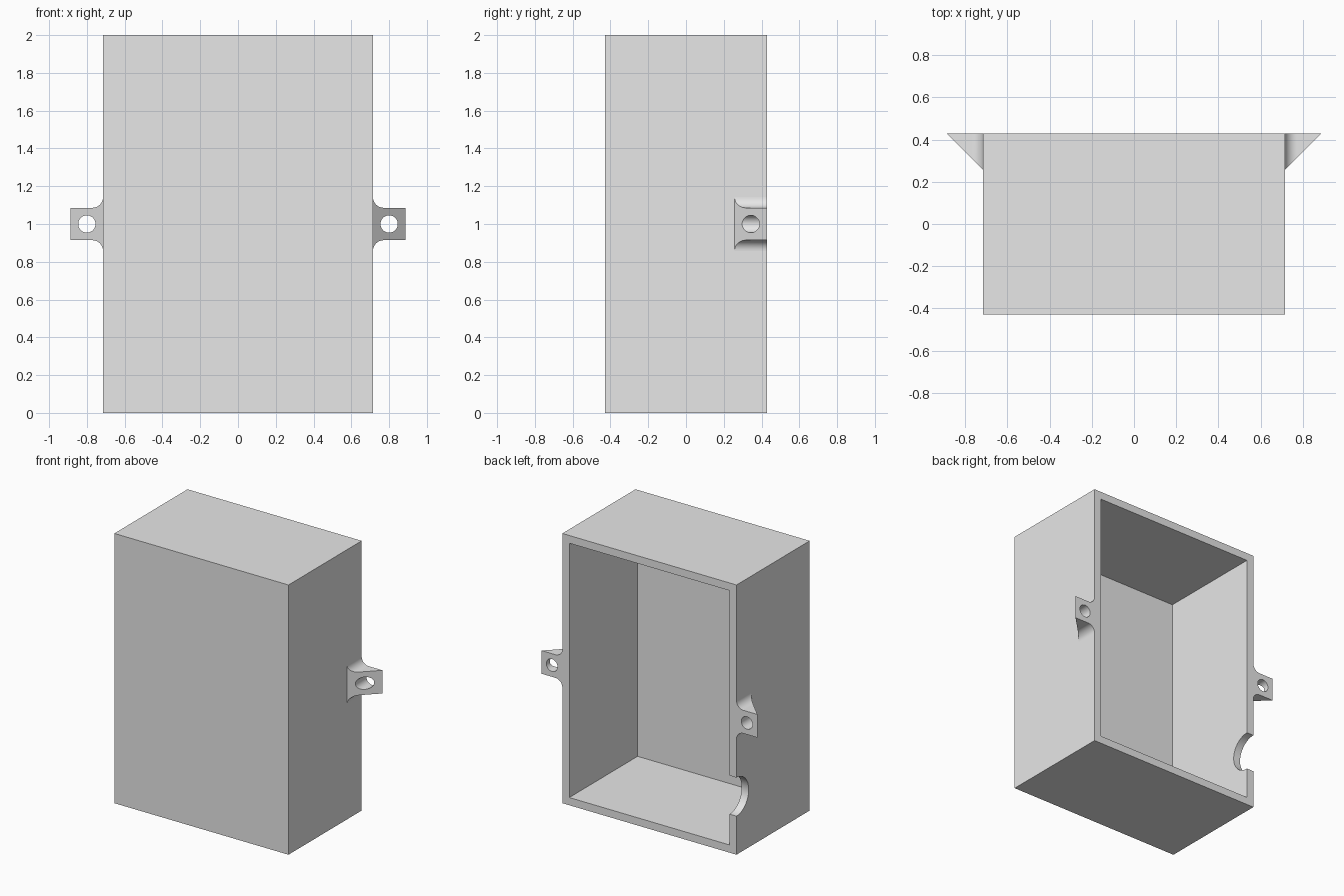
import bpy, bmesh
from math import cos, sin, pi, radians
from mathutils import Matrix, Vector

if "Cube" in bpy.data.objects:
    bpy.data.objects.remove(bpy.data.objects["Cube"], do_unlink=True)

U = 2 / 70                       # design unit: the case is 70 units tall
W, D, H = 50 * U, 30 * U, 70 * U
WALL = 2 * U
EAR = 6 * U                      # reach, depth and height of each ear
FILLET = 2 * U
BACK = D / 2

grey = bpy.data.materials.new("plain_grey")
grey.use_nodes = True
grey.diffuse_color = (0.8, 0.8, 0.8, 1)
grey.node_tree.nodes["Principled BSDF"].inputs["Base Color"].default_value = (0.8, 0.8, 0.8, 1)


def make_object(name, bm):
    bmesh.ops.recalc_face_normals(bm, faces=bm.faces)
    mesh = bpy.data.meshes.new(name)
    bm.to_mesh(mesh)
    bm.free()
    mesh.materials.append(grey)
    obj = bpy.data.objects.new(name, mesh)
    bpy.context.collection.objects.link(obj)
    return obj


def box(name, size, centre):
    bm = bmesh.new()
    bmesh.ops.create_cube(bm, size=1, matrix=Matrix.Translation(centre) @ Matrix.Diagonal((*size, 1)))
    return make_object(name, bm)


def cylinder(name, radius, length, centre, axis):
    bm = bmesh.new()
    turn = Matrix.Rotation(pi / 2, 4, axis)
    bmesh.ops.create_cone(bm, cap_ends=True, segments=64, radius1=radius, radius2=radius,
                          depth=length, matrix=Matrix.Translation(centre) @ turn)
    return make_object(name, bm)


def select(obj):
    bpy.ops.object.select_all(action='DESELECT')
    obj.select_set(True)
    bpy.context.view_layer.objects.active = obj


def cut(obj, cutter):
    select(obj)
    mod = obj.modifiers.new("cut", 'BOOLEAN')
    mod.operation, mod.solver, mod.object = 'DIFFERENCE', 'EXACT', cutter
    bpy.ops.object.modifier_apply(modifier=mod.name)
    bpy.data.objects.remove(cutter, do_unlink=True)


def smooth(obj):
    select(obj)
    bpy.ops.object.shade_smooth_by_angle(angle=radians(30))


# Case: box open at the back, with a round cable notch in one side wall
case = box("case", (W, D, H), (0, 0, H / 2))
cut(case, box("cavity_cutter", (W - 2 * WALL, D, H - 2 * WALL), (0, WALL, H / 2)))
cut(case, cylinder("notch_cutter", 5 * U, 4 * WALL, (-W / 2, BACK, 15 * U), 'Y'))
smooth(case)


# Mounting ears: filleted outline, extruded in depth, then sliced diagonally
def make_ear(name, side):
    x0, mid = W / 2, H / 2
    upper = [(x0 + FILLET + FILLET * cos(a), EAR / 2 + FILLET + FILLET * sin(a))
             for a in (pi + pi / 2 * i / 12 for i in range(13))]
    upper.append((x0 + EAR, EAR / 2))
    outline = upper + [(x, -z) for x, z in reversed(upper)]
    bm = bmesh.new()
    face = bm.faces.new([bm.verts.new((x, BACK, mid + z)) for x, z in outline])
    made = bmesh.ops.extrude_face_region(bm, geom=[face])["geom"]
    bmesh.ops.translate(bm, vec=(0, -EAR * 1.2, 0),
                        verts=[v for v in made if isinstance(v, bmesh.types.BMVert)])
    bmesh.ops.bisect_plane(bm, geom=bm.verts[:] + bm.edges[:] + bm.faces[:],
                           plane_co=(x0, BACK - EAR, mid), plane_no=Vector((1, -1, 0)),
                           clear_outer=True)
    bmesh.ops.holes_fill(bm, edges=[e for e in bm.edges if e.is_boundary], sides=0)
    bmesh.ops.remove_doubles(bm, verts=bm.verts, dist=1e-5)
    bmesh.ops.scale(bm, vec=(side, 1, 1), verts=bm.verts)
    ear = make_object(name, bm)
    cut(ear, cylinder("screw_hole_cutter", 1.6 * U, 4 * EAR,
                      (side * (x0 + EAR / 2), BACK, mid), 'X'))
    smooth(ear)


make_ear("left_ear", 1)
make_ear("right_ear", -1)
